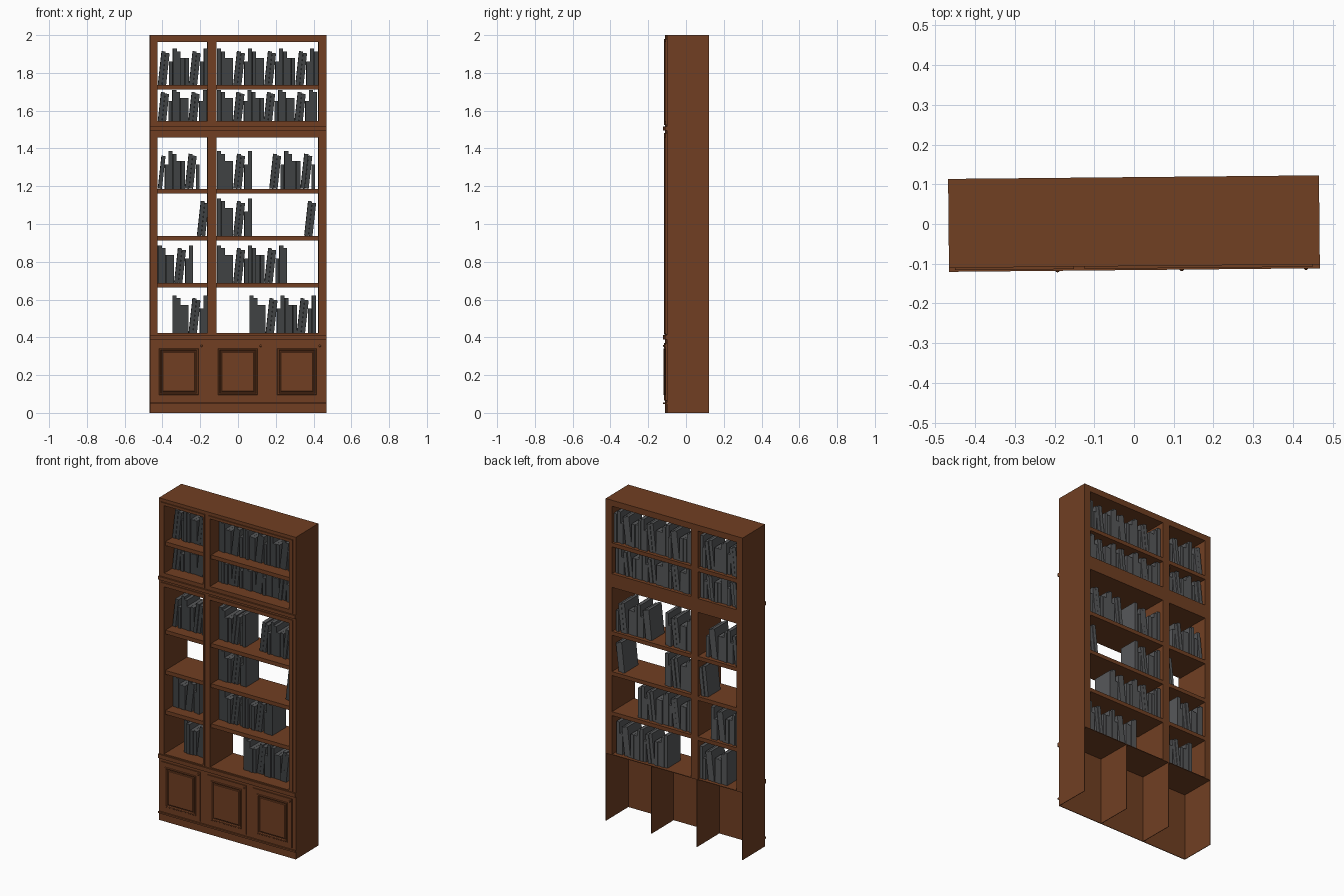
import bpy, bmesh, math, random
from mathutils import Matrix, Vector

if "Cube" in bpy.data.objects:
    bpy.data.objects.remove(bpy.data.objects["Cube"])

random.seed(3)
TURN = Matrix.Rotation(math.radians(0.55), 4, 'Z')   # the whole case stands very slightly turned


def material(name, rgb):
    m = bpy.data.materials.new(name)
    m.diffuse_color = (*rgb, 1)
    m.use_nodes = True
    m.node_tree.nodes["Principled BSDF"].inputs["Base Color"].default_value = m.diffuse_color
    return m


WOOD = material("brown_wood", (0.165, 0.050, 0.016))
SPINE = material("dark_grey_spine", (0.052, 0.056, 0.058))
COVER = material("grey_cover", (0.095, 0.098, 0.102))


def finish(name, bm, mats=(WOOD,)):
    bm.transform(TURN)
    me = bpy.data.meshes.new(name)
    bm.to_mesh(me)
    bm.free()
    for m in mats:
        me.materials.append(m)
    ob = bpy.data.objects.new(name, me)
    bpy.context.collection.objects.link(ob)
    return ob


def add_box(bm, x0, x1, y0, y1, z0, z1):
    mat = Matrix.Translation(((x0 + x1) / 2, (y0 + y1) / 2, (z0 + z1) / 2)) \
        @ Matrix.Diagonal((x1 - x0, y1 - y0, z1 - z0, 1))
    return bmesh.ops.create_cube(bm, size=1, matrix=mat)["verts"]


def boxes(name, *specs):
    bm = bmesh.new()
    for s in specs:
        add_box(bm, *s)
    return finish(name, bm)


def frame_boxes(outer, inner, y0, y1):
    X0, X1, Z0, Z1 = outer
    x0, x1, z0, z1 = inner
    return [(X0, x0, y0, y1, Z0, Z1), (x1, X1, y0, y1, Z0, Z1),
            (x0, x1, y0, y1, Z0, z0), (x0, x1, y0, y1, z1, Z1)]


W, FRONT, BACK = 0.467, -0.106, 0.118
LEFT, RIGHT = (-0.427, -0.162), (-0.114, 0.424)      # the two shelf columns
FLOOR = 0.422

# Upper carcass: side walls, upright, top and middle rail
boxes("side_walls", (-W, LEFT[0], FRONT, BACK, FLOOR, 2), (RIGHT[1], W, FRONT, BACK, FLOOR, 2))
boxes("upright", (LEFT[1], RIGHT[0], FRONT, BACK, FLOOR, 2))
for a, b in (LEFT, RIGHT):
    boxes("top_rail", (a, b, FRONT, BACK, 1.963, 2))
    boxes("middle_rail", (a, b, FRONT, BACK, 1.459, 1.544))
    for z in (1.735, 1.186, 0.936, 0.687):
        boxes("shelf", (a, b, FRONT + 0.006, BACK, z - 0.024, z))

# Cupboard base: thin sheets, open at the back and below
boxes("cupboard_top", (-W, W, FRONT, BACK, FLOOR - 0.004, FLOOR))
boxes("cupboard_front", (-W, W, FRONT, FRONT + 0.004, 0, FLOOR - 0.004))
T = 0.003
for x in (-W + T / 2, -W / 3, W / 3, W - T / 2):
    boxes("cupboard_partition", (x - T / 2, x + T / 2, FRONT + 0.004, BACK, 0, FLOOR - 0.004))

# Open door frames applied to the front
for x0, x1, (a, b) in ((-0.452, -0.152, LEFT), (-0.126, 0.449, RIGHT)):
    boxes("upper_door_frame", *frame_boxes((x0, x1, 1.525, 1.98), (a, b, 1.544, 1.963), -0.112, FRONT))
    boxes("lower_door_frame", *frame_boxes((x0, x1, 0.415, 1.482), (a, b, FLOOR, 1.459), -0.112, FRONT))

# Horizontal mouldings
for z0, z1 in ((1.496, 1.517), (0.388, 0.413), (0.046, 0.056)):
    boxes("moulding", (-W, W, -0.116, FRONT, z0, z1))

# Cupboard doors with moulded panels, and small knobs
for x0 in (-0.448, -0.135, 0.178):
    bm = bmesh.new()
    add_box(bm, x0, x0 + 0.265, -0.112, FRONT, 0.066, 0.37)
    bm.normal_update()
    face = [f for f in bm.faces if f.normal.y < -0.9]
    for thick, depth in ((0.028, 0), (0.003, 0.004), (0.006, 0), (0.004, -0.007), (0.004, 0), (0.004, 0.003)):
        bmesh.ops.inset_region(bm, faces=face, thickness=thick, depth=depth, use_even_offset=True)
    finish("cupboard_door", bm)
    bm = bmesh.new()
    bmesh.ops.create_uvsphere(bm, u_segments=10, v_segments=6, radius=0.006,
                              matrix=Matrix.Translation((x0 + 0.254, -0.114, 0.355)))
    finish("knob", bm)

# Books: a repeating run of (width, height, lean)
RUN = [(0.022, 0.200, 0), (0.020, 0.185, 0), (0.022, 0.148, 0), (0.022, 0.148, 0),
       (0.022, 0.185, 0.11), (0.022, 0.175, 0.11), (0.020, 0.130, 0)]


def book_row(x0, x1, z, start=0, scale=1.0):
    bm = bmesh.new()
    x, i = x0, start
    while True:
        w, h, lean = RUN[i % len(RUN)]
        h *= scale
        nxt = RUN[(i + 1) % len(RUN)][2]
        reach = w + h * math.sin(lean)
        if x + reach > x1 + 0.006:
            break
        vs = add_box(bm, -w + 0.001, 0, -0.032 + random.uniform(-.006, .006),
                     0.098 + random.uniform(-.006, .004), 0, h)
        # lean about the lower right edge
        m = Matrix.Translation((x + w, 0, z)) @ Matrix.Rotation(lean, 4, 'Y')
        bmesh.ops.transform(bm, matrix=m, verts=vs)
        x += w if (lean == 0 or nxt) else w + 0.135 * scale * math.sin(lean)
        i += 1
    bm.normal_update()
    for f in bm.faces:
        f.material_index = 0 if f.normal.y < -0.9 else 1
    finish("book_row", bm, (SPINE, COVER))


for x0, x1, z, start, scale in (
        (-0.425, -0.163, 1.735, 4, 0.97), (-0.112, 0.423, 1.735, 0, 0.97),
        (-0.425, -0.163, 1.544, 4, 0.83), (-0.112, 0.423, 1.544, 0, 0.83),
        (-0.425, -0.205, 1.186, 5, 1), (-0.112, 0.075, 1.186, 0, 1), (0.165, 0.423, 1.186, 4, 1),
        (-0.218, -0.160, 0.936, 4, 1), (-0.112, 0.075, 0.936, 0, 1), (0.350, 0.415, 0.936, 4, 1),
        (-0.425, -0.235, 0.687, 0, 1), (-0.112, 0.255, 0.687, 0, 1),
        (-0.348, -0.163, FLOOR, 0, 1), (0.060, 0.423, FLOOR, 0, 1)):
    book_row(x0, x1, z, start, scale)
